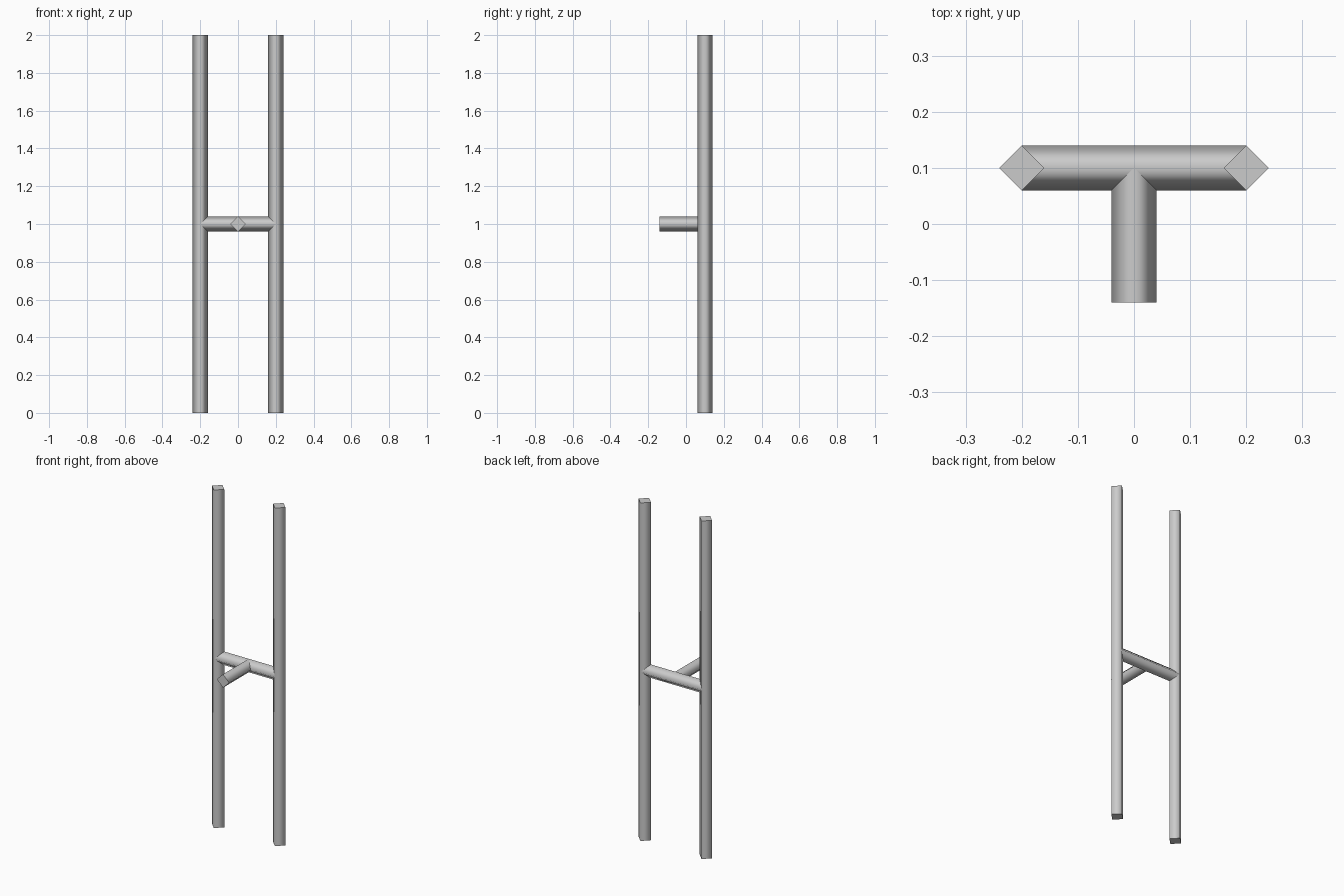
import bpy
from mathutils import Vector

if "Cube" in bpy.data.objects:
    bpy.data.objects.remove(bpy.data.objects["Cube"])

RADIUS = 0.04


def bar(name, start, end):
    """Four-sided diamond bar between two points, smooth sides and flat caps."""
    a, b = Vector(start), Vector(end)
    axis = b - a
    if abs(axis.x) > 0:
        rot = (0, 1.5707963, 0)
    elif abs(axis.y) > 0:
        rot = (1.5707963, 0, 0)
    else:
        rot = (0, 0, 0)
    bpy.ops.mesh.primitive_cylinder_add(
        vertices=4, radius=RADIUS, depth=axis.length,
        location=(a + b) / 2, rotation=rot)
    obj = bpy.context.object
    obj.name = name
    for face in obj.data.polygons:
        face.use_smooth = abs(face.normal.z) < 0.5
    return obj


# Upright poles
for side, x in (("left", -0.2), ("right", 0.2)):
    bar(side + "_pole", (x, 0.1, 0), (x, 0.1, 2))

# Crossbar joining the poles
bar("crossbar", (-0.2, 0.1, 1), (0.2, 0.1, 1))

# Stub reaching forward from the crossbar
bar("front_stub", (0, -0.14, 1), (0, 0.1, 1))
